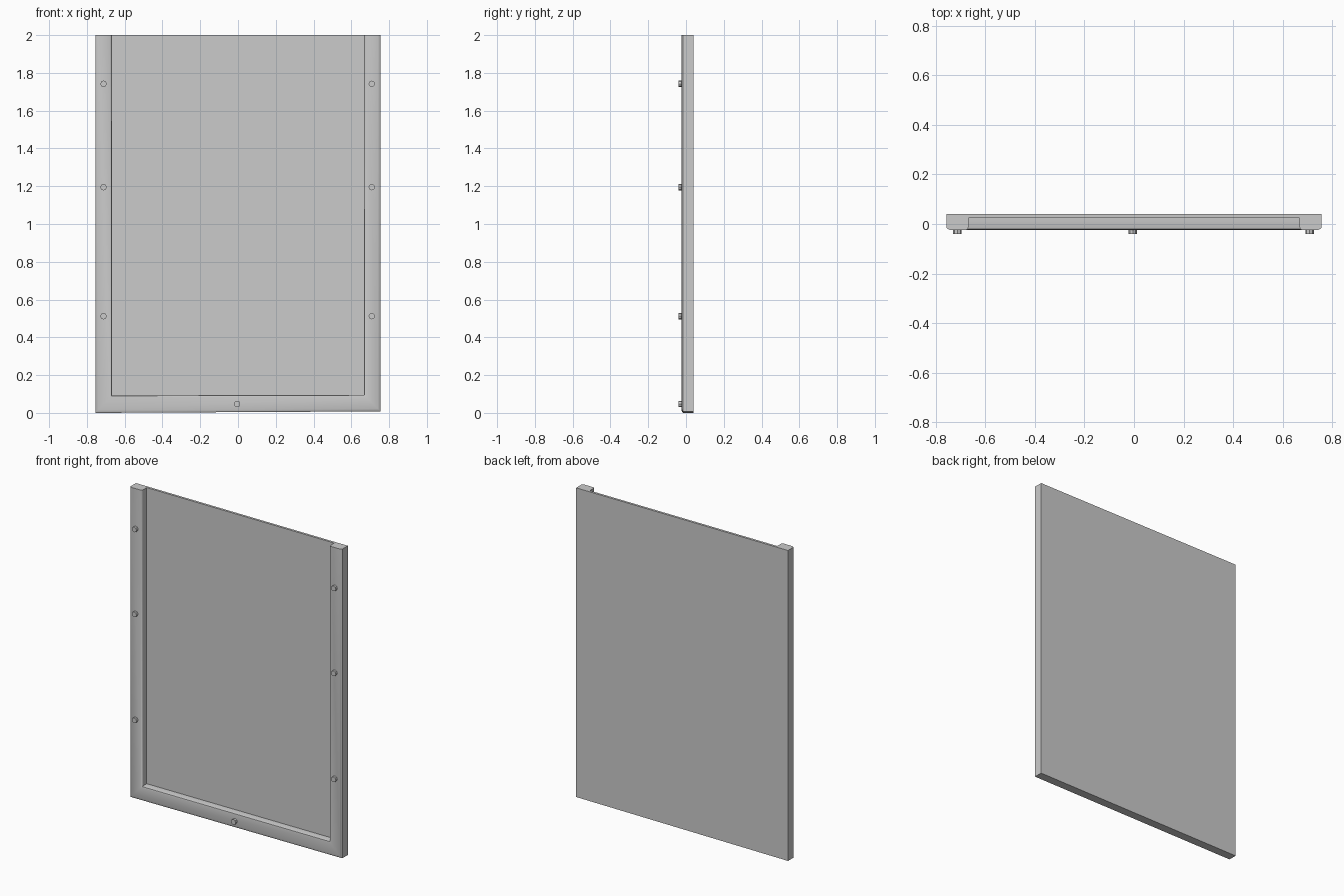
import bpy, bmesh, math
from mathutils import Matrix

if "Cube" in bpy.data.objects:
    bpy.data.objects.remove(bpy.data.objects["Cube"])


def finish(bm, name):
    bmesh.ops.recalc_face_normals(bm, faces=bm.faces)
    mesh = bpy.data.meshes.new(name)
    bm.to_mesh(mesh)
    bm.free()
    obj = bpy.data.objects.new(name, mesh)
    bpy.context.collection.objects.link(obj)
    return obj


# Framed panel: rim section (inward offset, y) swept around a U, closed by panel faces
HALF_W, TOP = 0.755, 2.0
profile = [(0, 0.04), (0, -0.016), (0.006, -0.021), (0.014, -0.024),
           (0.078, -0.024), (0.085, -0.02), (0.087, -0.014), (0.087, 0.025)]
bm = bmesh.new()
stations = []
for sx, at_top in ((-1, True), (-1, False), (1, False), (1, True)):
    base = 0.0 if sx < 0 else 0.008          # bottom edge is slightly out of level
    scale = 1.0 if sx < 0 else 0.95
    stations.append([
        bm.verts.new((sx * (HALF_W - u), y, TOP if at_top else base + u * 1.06 * scale))
        for u, y in profile])
for a, b in zip(stations, stations[1:]):
    for i in range(len(profile) - 1):
        bm.faces.new((a[i], a[i + 1], b[i + 1], b[i]))
bm.faces.new([s[0] for s in stations])       # back of the panel
bm.faces.new([s[-1] for s in stations])      # recessed front of the panel
bm.faces.new(stations[0] + stations[-1][::-1])  # top end
panel = finish(bm, "framed_panel")

# Small bolt heads along the rim
bm = bmesh.new()
spots = [(x, z) for x in (-0.712, 0.708) for z in (0.512, 1.195, 1.742)] + [(-0.005, 0.047)]
for x, z in spots:
    place = Matrix.Translation((x, -0.03, z)) @ Matrix.Rotation(math.pi / 2, 4, 'X')
    bmesh.ops.create_cone(bm, cap_ends=True, segments=8, radius1=0.017, radius2=0.017,
                          depth=0.02, matrix=place)
bolts = finish(bm, "bolt_heads")

# Smooth the rounded rim, keep the rest crisp
for obj in (panel, bolts):
    bpy.ops.object.select_all(action='DESELECT')
    obj.select_set(True)
    bpy.context.view_layer.objects.active = obj
    bpy.ops.object.shade_smooth_by_angle(angle=math.radians(42))
